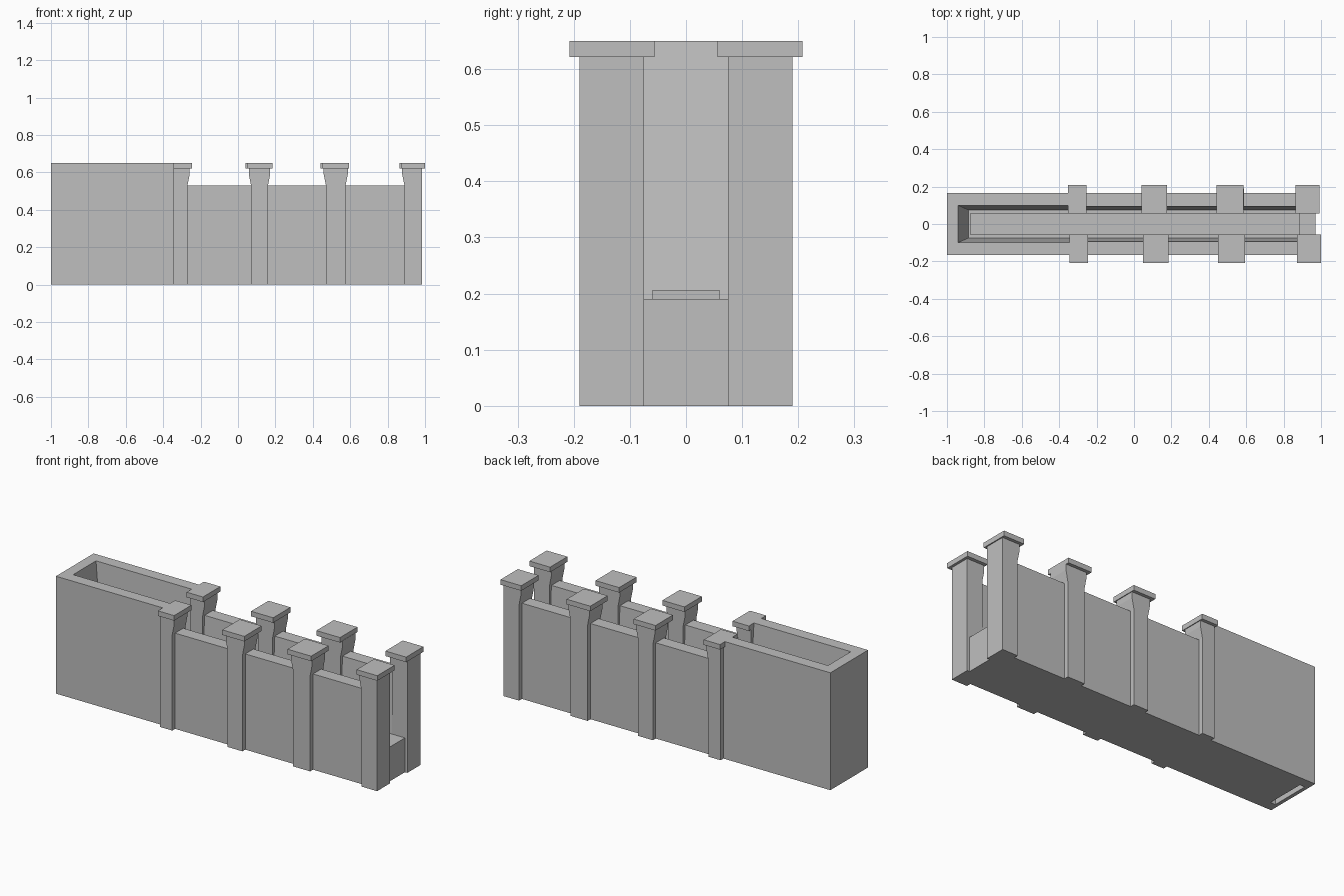
import bpy
import bmesh

if "Cube" in bpy.data.objects:
    bpy.data.objects.remove(bpy.data.objects["Cube"], do_unlink=True)

stone = bpy.data.materials.new("grey_stone")
stone.use_nodes = True
GREY = (0.52, 0.52, 0.52, 1)
stone.diffuse_color = GREY
stone.node_tree.nodes["Principled BSDF"].inputs["Base Color"].default_value = GREY


def finish(name, bm):
    bmesh.ops.recalc_face_normals(bm, faces=bm.faces)
    mesh = bpy.data.meshes.new(name)
    bm.to_mesh(mesh)
    bm.free()
    mesh.materials.append(stone)
    obj = bpy.data.objects.new(name, mesh)
    bpy.context.collection.objects.link(obj)
    return obj


def loft(name, sections):
    """Stack rectangles, each given as (z, x0, x1, y0, y1)."""
    bm = bmesh.new()
    rings = []
    for z, x0, x1, y0, y1 in sections:
        corners = ((x0, y0), (x1, y0), (x1, y1), (x0, y1))
        rings.append([bm.verts.new((x, y, z)) for x, y in corners])
    bm.faces.new(rings[0])
    bm.faces.new(rings[-1])
    for low, high in zip(rings, rings[1:]):
        for i in range(4):
            j = (i + 1) % 4
            bm.faces.new((low[i], low[j], high[j], high[i]))
    return finish(name, bm)


def box(name, x0, x1, y0, y1, z0, z1):
    return loft(name, [(z0, x0, x1, y0, y1), (z1, x0, x1, y0, y1)])


def cut(obj, cutter):
    mod = obj.modifiers.new("cut", "BOOLEAN")
    mod.operation = "DIFFERENCE"
    mod.solver = "EXACT"
    mod.object = cutter
    bpy.context.view_layer.objects.active = obj
    bpy.ops.object.modifier_apply(modifier=mod.name)
    bpy.data.objects.remove(cutter, do_unlink=True)


TOP, LOW, FLOOR = 0.65, 0.53, 0.19
WALL = 0.165

# Main body: stepped side outline extruded across the width
outline = [(-1, 0), (0.97, 0), (0.97, LOW), (-0.30, LOW), (-0.30, TOP), (-1, TOP)]
bm = bmesh.new()
side = bm.faces.new([bm.verts.new((x, -WALL, z)) for x, z in outline])
across = bmesh.ops.extrude_face_region(bm, geom=[side])
bmesh.ops.translate(bm, vec=(0, 2 * WALL, 0),
                    verts=[v for v in across["geom"] if isinstance(v, bmesh.types.BMVert)])
body = finish("trough_body", bm)

# Channel with sloping walls, open at one end, and a slot underneath
cut(body, loft("channel_cutter", [(FLOOR, -0.885, 1.1, -0.075, 0.075),
                                  (TOP, -0.94, 1.1, -0.10, 0.10),
                                  (0.8, -0.94, 1.1, -0.10, 0.10)]))
cut(body, box("slot_cutter", -0.98, -0.95, -0.11, 0.11, -0.1, 0.12))

# Raised strip along the channel floor
box("floor_strip", -0.875, 0.885, -0.06, 0.06, FLOOR - 0.01, 0.206)

# Pillars flare above the low wall and carry flat caps
pillars = [(-0.345, -0.27, -0.35, -0.25), (0.07, 0.16, 0.045, 0.18),
           (0.47, 0.575, 0.445, 0.59), (0.89, 0.985, 0.868, 0.995)]
for label, sign, shift in (("left", 1, -0.004), ("right", -1, 0.004)):
    # The front is -y, so the named sides are the two long walls
    wall_name = "back" if sign > 0 else "front"
    ya, yb = sorted((sign * 0.075, sign * 0.19))
    ca, cb = sorted((sign * 0.056, sign * 0.208))
    for n, (x0, x1, c0, c1) in enumerate(pillars, 1):
        f0 = 0 if n == 1 else 0.012
        f1 = 0 if n == 4 else 0.012
        loft(f"{wall_name}_pillar_{n}", [(0, x0, x1, ya, yb),
                                         (LOW, x0, x1, ya, yb),
                                         (0.59, x0 - f0, x1 + f1, ya, yb),
                                         (0.625, x0 - f0, x1 + f1, ya, yb)])
        box(f"{wall_name}_cap_{n}", c0 + shift, c1 + shift, ca, cb, 0.622, TOP)
